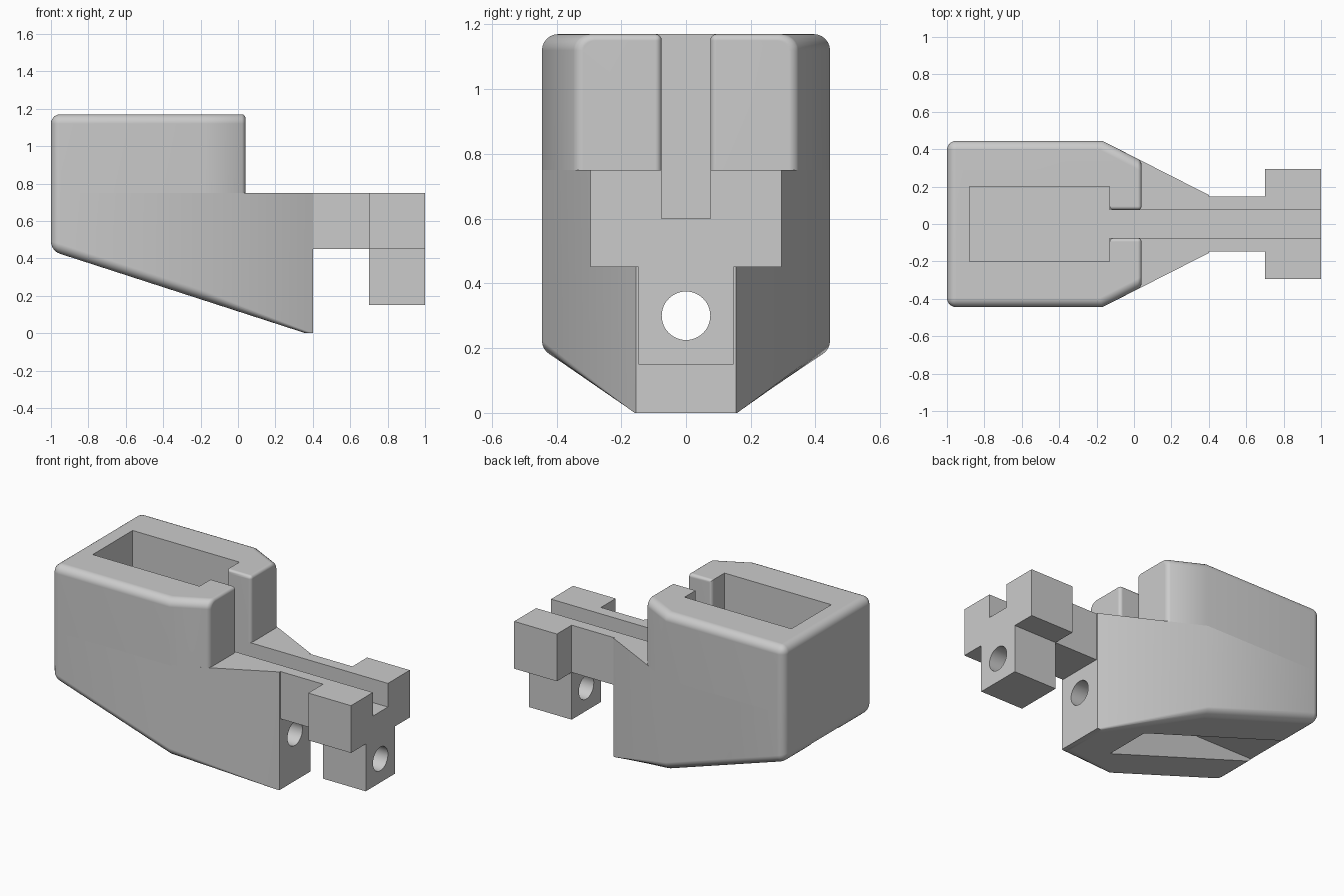
import bpy, bmesh, math
from mathutils import Vector

if "Cube" in bpy.data.objects:
    bpy.data.objects.remove(bpy.data.objects["Cube"], do_unlink=True)

grey = bpy.data.materials.new("plain grey")
grey.use_nodes = True
grey.diffuse_color = (0.6, 0.6, 0.6, 1)
grey.node_tree.nodes["Principled BSDF"].inputs["Base Color"].default_value = (0.6, 0.6, 0.6, 1)

DECK, FLOOR, TOP = 0.75, 0.6, 1.17
SLOT = 0.075
EPS = 0.001


def prism(points, direction):
    """Extrude a closed outline along a direction."""
    bm = bmesh.new()
    face = bm.faces.new([bm.verts.new(p) for p in points])
    new = bmesh.ops.extrude_face_region(bm, geom=[face])["geom"]
    moved = [g for g in new if isinstance(g, bmesh.types.BMVert)]
    bmesh.ops.translate(bm, verts=moved, vec=direction)
    bmesh.ops.recalc_face_normals(bm, faces=bm.faces)
    return bm


def mirrored(half):
    """Complete a half outline given as (a, b) pairs with b the mirrored axis."""
    return half + [(a, -b) for a, b in reversed(half)]


def round_edges(bm, rule, radius, segments):
    edges = [e for e in bm.edges if rule(e.verts[0].co, e.verts[1].co)]
    bmesh.ops.bevel(bm, geom=edges, offset=radius, offset_type='OFFSET',
                    segments=segments, profile=0.5, affect='EDGES', clamp_overlap=False)


def to_object(bm, name):
    bmesh.ops.recalc_face_normals(bm, faces=bm.faces)
    mesh = bpy.data.meshes.new(name)
    bm.to_mesh(mesh)
    bm.free()
    mesh.materials.append(grey)
    obj = bpy.data.objects.new(name, mesh)
    bpy.context.collection.objects.link(obj)
    return obj


def activate(obj):
    bpy.ops.object.select_all(action='DESELECT')
    obj.select_set(True)
    bpy.context.view_layer.objects.active = obj


def box(name, x0, x1, half_y, z0, z1):
    outline = [(x0, -half_y, z0), (x1, -half_y, z0), (x1, half_y, z0), (x0, half_y, z0)]
    return to_object(prism(outline, (0, 0, z1 - z0)), name)


def bore():
    """Round cutter for the pin hole running along x."""
    ring = [(-0.3, 0.075 * math.cos(a), 0.3 + 0.075 * math.sin(a))
            for a in (math.tau * i / 48 for i in range(48))]
    return to_object(prism(ring, (1.5, 0, 0)), "bore_cutter")


def cut(obj, cutters):
    for cutter in cutters:
        mod = obj.modifiers.new("cut", 'BOOLEAN')
        mod.operation, mod.solver, mod.object = 'DIFFERENCE', 'EXACT', cutter
        activate(obj)
        bpy.ops.object.modifier_apply(modifier=mod.name)
        bpy.data.objects.remove(cutter, do_unlink=True)


def finish(obj):
    activate(obj)
    bpy.ops.object.shade_smooth_by_angle(angle=math.radians(32))
    mod = obj.modifiers.new("even shading", 'WEIGHTED_NORMAL')
    mod.keep_sharp = True


# Lower body: tapered plan with a sloping underside
plan = mirrored([(-1, -0.445), (-0.17, -0.445), (0.4, -0.155)])
bm = prism([(x, y, 0) for x, y in plan], (0, 0, DECK))
base, down = Vector((0.36, 0, 0)), Vector((-0.44, 0, -1.36)).normalized()
sliced = bmesh.ops.bisect_plane(bm, geom=bm.verts[:] + bm.edges[:] + bm.faces[:],
                                plane_co=base, plane_no=down, clear_outer=True)
rim = [g for g in sliced["geom_cut"] if isinstance(g, bmesh.types.BMEdge)]
bmesh.ops.edgeloop_fill(bm, edges=rim)
bmesh.ops.recalc_face_normals(bm, faces=bm.faces)


def lower_rule(a, b):
    rear_corner = max(a.x, b.x) < -0.99 and abs(a.y - b.y) < EPS
    slope_rim = all(abs((v - base).dot(down)) < EPS for v in (a, b)) and max(a.z, b.z) > EPS
    return rear_corner or slope_rim


round_edges(bm, lower_rule, 0.05, 6)
lower_body = to_object(bm, "lower_body")
cut(lower_body, [
    box("cavity_cutter", -0.88, -0.13, 0.2, FLOOR, 1),
    box("slot_cutter", -0.2, 0.5, SLOT, FLOOR, 1),
    box("channel_cutter", -1.1, 0.05, 0.15, -0.1, 0.45),
    bore(),
])
finish(lower_body)

# Upper shell: open-ended wall with two inward tabs
tab_y = 0.338
shell = mirrored([(-0.88, -0.2), (-0.13, -0.2), (-0.13, -SLOT), (0.04, -SLOT),
                  (0.04, -tab_y), (-0.17, -0.445), (-1, -0.445)][::-1])
# The outline runs round the outside and back along the cavity wall
bm = prism([(x, y, DECK) for x, y in shell], (0, 0, TOP - DECK))


def is_outer(v):
    return abs(v.y) > 0.3


def outer_rule(a, b):
    top = min(a.z, b.z) > TOP - EPS and is_outer(a) and is_outer(b)
    rear_corner = max(a.x, b.x) < -0.99 and abs(a.z - b.z) > 0.1
    return top or rear_corner


def tab_rule(a, b):
    on_front = min(a.x, b.x) > 0.04 - EPS
    inner = all(abs(abs(v.y) - SLOT) < EPS for v in (a, b))
    return (on_front or inner) and max(a.z, b.z) > DECK + EPS and a.y * b.y > 0


round_edges(bm, outer_rule, 0.05, 6)
round_edges(bm, tab_rule, 0.02, 4)
finish(to_object(bm, "upper_shell"))

# Arm: grooved beam leaving the body
groove = [(SLOT, DECK), (SLOT, FLOOR)]
beam_half = [(0.147, 0.45), (0.147, DECK)] + groove
beam = beam_half + [(-y, z) for y, z in reversed(beam_half)]
finish(to_object(prism([(0.4, y, z) for y, z in beam], (0.3, 0, 0)), "arm_beam"))

# Arm head: crossbar with a drilled block below
head_half = [(0.147, 0.15), (0.147, 0.45), (0.295, 0.45), (0.295, DECK)] + groove
head = head_half + [(-y, z) for y, z in reversed(head_half)]
arm_head = to_object(prism([(0.7, y, z) for y, z in head], (0.3, 0, 0)), "arm_head")
cut(arm_head, [bore()])
finish(arm_head)
